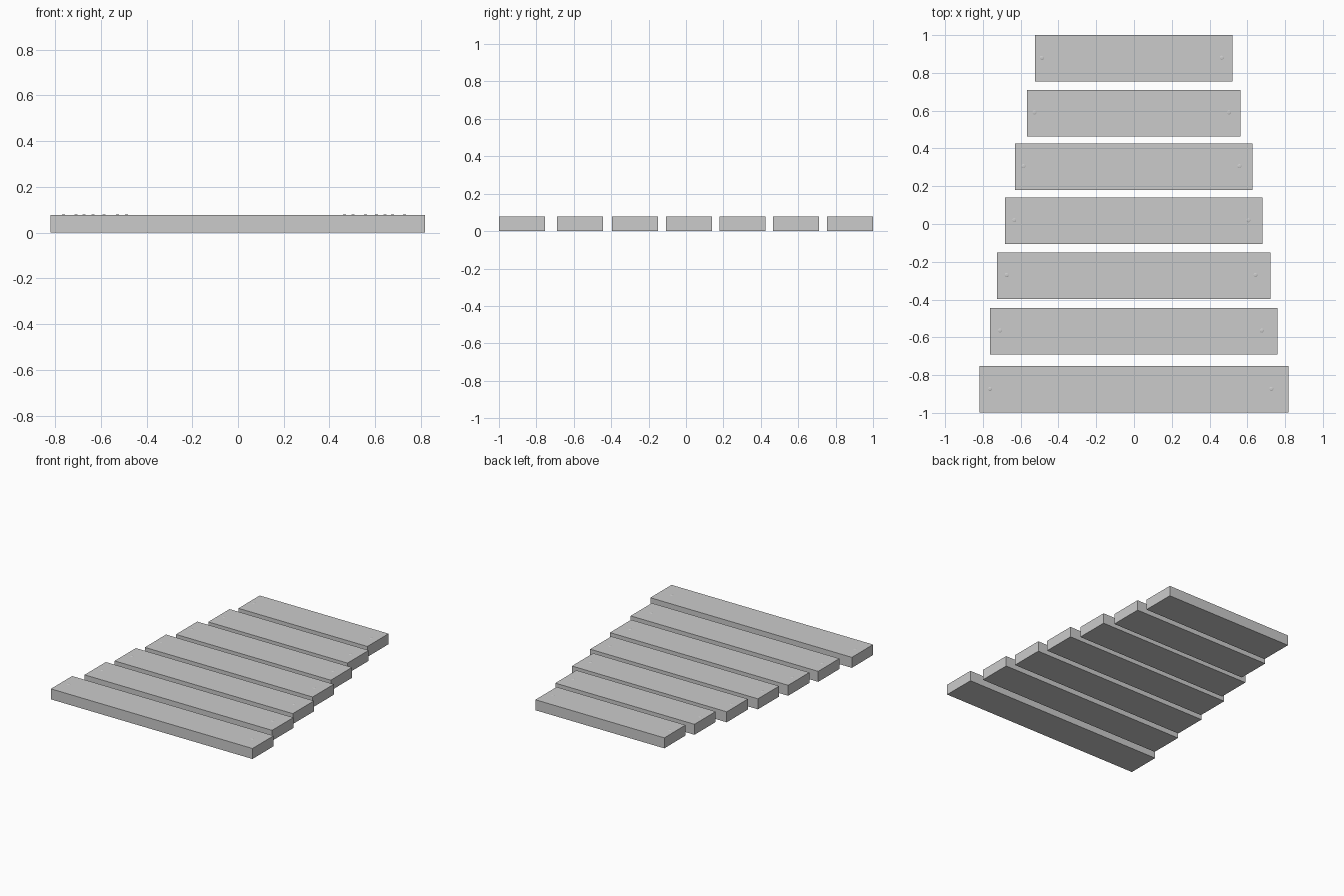
import bpy

if "Cube" in bpy.data.objects:
    bpy.data.objects.remove(bpy.data.objects["Cube"])

HEIGHT = 0.077
DEPTH = 0.246
# centre y and half length of each bar, longest first
BARS = [(-0.876, 0.818), (-0.567, 0.761), (-0.273, 0.723), (0.017, 0.681),
        (0.303, 0.628), (0.587, 0.565), (0.877, 0.523)]


def add_bar(i, y, half):
    bpy.ops.mesh.primitive_cube_add(size=1, location=(-0.001, y, HEIGHT / 2))
    bar = bpy.context.object
    bar.name = f"bar_{i}"
    bar.scale = (2 * half, DEPTH, HEIGHT)


def add_pin(i, side, x, y):
    bpy.ops.mesh.primitive_uv_sphere_add(segments=12, ring_count=6, radius=1,
                                         location=(x, y, HEIGHT - 0.001))
    pin = bpy.context.object
    pin.name = f"pin_{side}_{i}"
    pin.scale = (0.012, 0.012, 0.003)
    bpy.ops.object.shade_smooth_by_angle()


for i, (y, half) in enumerate(BARS, 1):
    add_bar(i, y, half)
    # low pin heads near both ends of the bar
    add_pin(i, "left", -0.932 * half, y + 0.003)
    add_pin(i, "right", 0.889 * half, y + 0.003)
